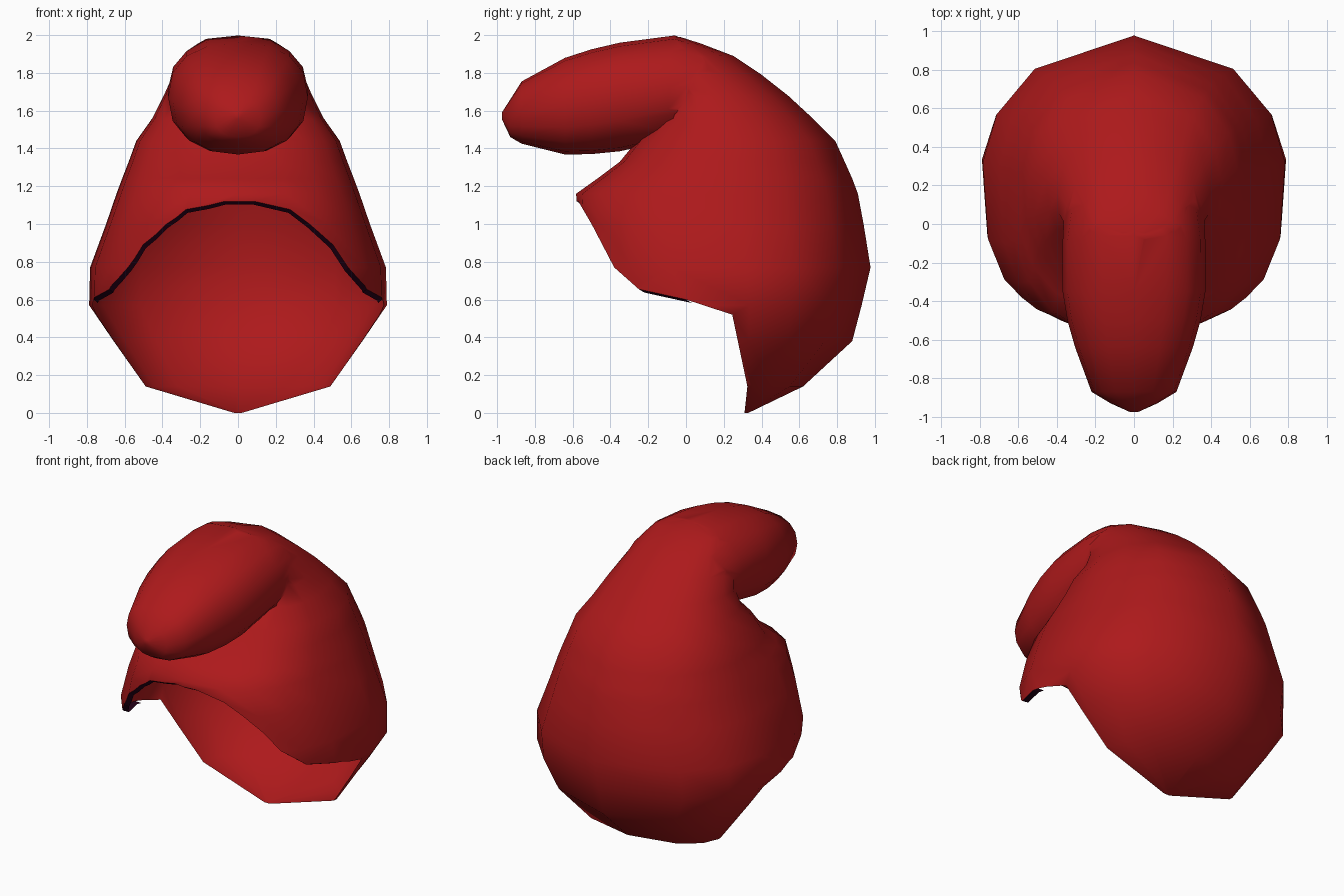
import bpy, bmesh, math

if "Cube" in bpy.data.objects:
    bpy.data.objects.remove(bpy.data.objects["Cube"])

def material(name, rgb):
    m = bpy.data.materials.new(name)
    m.diffuse_color = (*rgb, 1)
    m.use_nodes = True
    m.node_tree.nodes["Principled BSDF"].inputs["Base Color"].default_value = m.diffuse_color
    return m

RED = material("red", (0.42, 0.010, 0.011))
DARK = material("dark plum", (0.027, 0.001, 0.013))

def spow(v, p):
    return math.copysign(abs(v) ** p, v)

def make_object(name, bm, mat):
    bmesh.ops.recalc_face_normals(bm, faces=bm.faces)
    me = bpy.data.meshes.new(name)
    bm.to_mesh(me)
    bm.free()
    me.materials.append(mat)
    ob = bpy.data.objects.new(name, me)
    bpy.context.collection.objects.link(ob)
    return ob

def loft(name, rings, mat):
    bm = bmesh.new()
    loops = [[bm.verts.new(p) for p in r] for r in rings]
    n = len(rings[0])
    for a, b in zip(loops, loops[1:]):
        for i in range(n):
            j = (i + 1) % n
            bm.faces.new((a[i], a[j], b[j], b[i]))
    bm.faces.new(loops[0])
    bm.faces.new(loops[-1])
    return make_object(name, bm, mat)

# hood body: horizontal slices (z, half width, widest y, front y, back y)
slices = [(0.0, 0.02, .31, .29, .33), (.14, .49, .33, 0, .62),
          (.38, .66, .29, -.3, .88), (.57, .79, .29, -.5, .93),
          (.77, .785, .27, -.55, .977), (1.0, .70, .25, -.57, .94),
          (1.16, .645, .24, -.582, .91), (1.24, .615, .24, -.47, .88),
          (1.33, .58, .24, -.35, .84), (1.44, .54, .24, -.26, .79),
          (1.56, .46, .2, -.14, .67), (1.68, .40, .13, -.1, .54),
          (1.79, .35, .05, -.12, .4), (1.89, .285, 0, -.12, .25),
          (1.955, .22, -.04, -.1, .08), (1.99, .06, -.06, -.09, -.03)]
half = [90, 49, 25, 4, -18, -36, -54, -72, -90]
angles = half + [180 - a for a in half[-2:0:-1]]

def body_ring(z, w, c, f, b):
    pts = []
    for a in angles:
        s, k = math.sin(math.radians(a)), math.cos(math.radians(a))
        k = 0.0 if abs(k) < 1e-6 else k
        e = 1.0 if s > 0 else (0.73 if z < 1.05 else 0.8)
        d = (b - c) if s > 0 else (c - f)
        pts.append((w * spow(k, e), c + d * spow(s, e), z))
    return pts

body = loft("hood", [body_ring(*s) for s in slices], RED)

# forward-drooping top lobe: slices along y (y, half width, bottom z, top z)
lobe_slices = [(-.975, .02, 1.555, 1.59), (-.93, .12, 1.46, 1.66),
               (-.87, .22, 1.425, 1.755), (-.64, .305, 1.368, 1.88),
               (-.5, .345, 1.37, 1.925), (-.35, .37, 1.385, 1.96),
               (-.06, .38, 1.45, 1.998), (.1, .35, 1.53, 1.94),
               (.32, .24, 1.58, 1.77)]

def lobe_ring(y, w, lo, hi):
    c, h, n = (lo + hi) / 2, (hi - lo) / 2, 16
    return [(w * spow(math.cos(t), .85), y, c + h * spow(math.sin(t), .85))
            for t in (2 * math.pi * i / n for i in range(n))]

lobe = loft("lobe", [lobe_ring(*s) for s in lobe_slices], RED)

# face opening cutter: side profile of the rim pushed across x
rim = [(-1.2, 1.12), (-.57, 1.12), (-.5, 1.0), (-.38, .77), (-.25, .655), (0, .6),
       (.245, .52), (.325, .14), (.31, .004), (.31, -.2), (-1.2, -.2)]
bm = bmesh.new()
face = bm.faces.new([bm.verts.new((-1, y, z)) for y, z in rim])
ext = bmesh.ops.extrude_face_region(bm, geom=[face])
bmesh.ops.translate(bm, vec=(2, 0, 0),
                    verts=[v for v in ext["geom"] if isinstance(v, bmesh.types.BMVert)])
cutter = make_object("opening_cutter", bm, DARK)
cutter.hide_render = True

for op, other in (("UNION", lobe), ("DIFFERENCE", cutter)):
    mod = body.modifiers.new(op, "BOOLEAN")
    mod.operation, mod.object, mod.solver = op, other, "EXACT"
    mod.material_mode = "TRANSFER"
dg = bpy.context.evaluated_depsgraph_get()
mesh = bpy.data.meshes.new_from_object(body.evaluated_get(dg))
body.modifiers.clear()
body.data = mesh
for ob in (lobe, cutter):
    bpy.data.objects.remove(ob)

# open the shell by removing the cut wall
cut = [i for i, m in enumerate(mesh.materials) if m and m.name.startswith("dark")]
bm = bmesh.new()
bm.from_mesh(mesh)
bmesh.ops.delete(bm, geom=[f for f in bm.faces if f.material_index in cut], context="FACES")
for f in bm.faces:
    f.material_index = 0

# dark inner lip along the front of the opening
lip = bmesh.new()
for e in bm.edges:
    if e.is_boundary and max(v.co.y for v in e.verts) < .08:
        a, b = (v.co.copy() for v in e.verts)
        inner = [(p.x * .97, p.y + .03, p.z - .018) for p in (b, a)]
        lip.faces.new([lip.verts.new(p) for p in (a, b, *inner)])
bmesh.ops.remove_doubles(lip, verts=lip.verts, dist=.0005)
make_object("rim_lip", lip, DARK)

# soften the seam between lobe and hood, away from rim and outline
seam = [v for v in bm.verts if -.15 < v.co.y < .3 and v.co.z > 1.55
        and .2 < abs(v.co.x) and not v.is_boundary]
for _ in range(2):
    bmesh.ops.smooth_vert(bm, verts=seam, factor=.3,
                          use_axis_x=True, use_axis_y=True, use_axis_z=True)

bm.to_mesh(mesh)
bm.free()
mesh.materials.clear()
mesh.materials.append(RED)
bpy.ops.object.select_all(action="DESELECT")
body.select_set(True)
bpy.context.view_layer.objects.active = body
bpy.ops.object.shade_smooth_by_angle(angle=math.radians(60))
